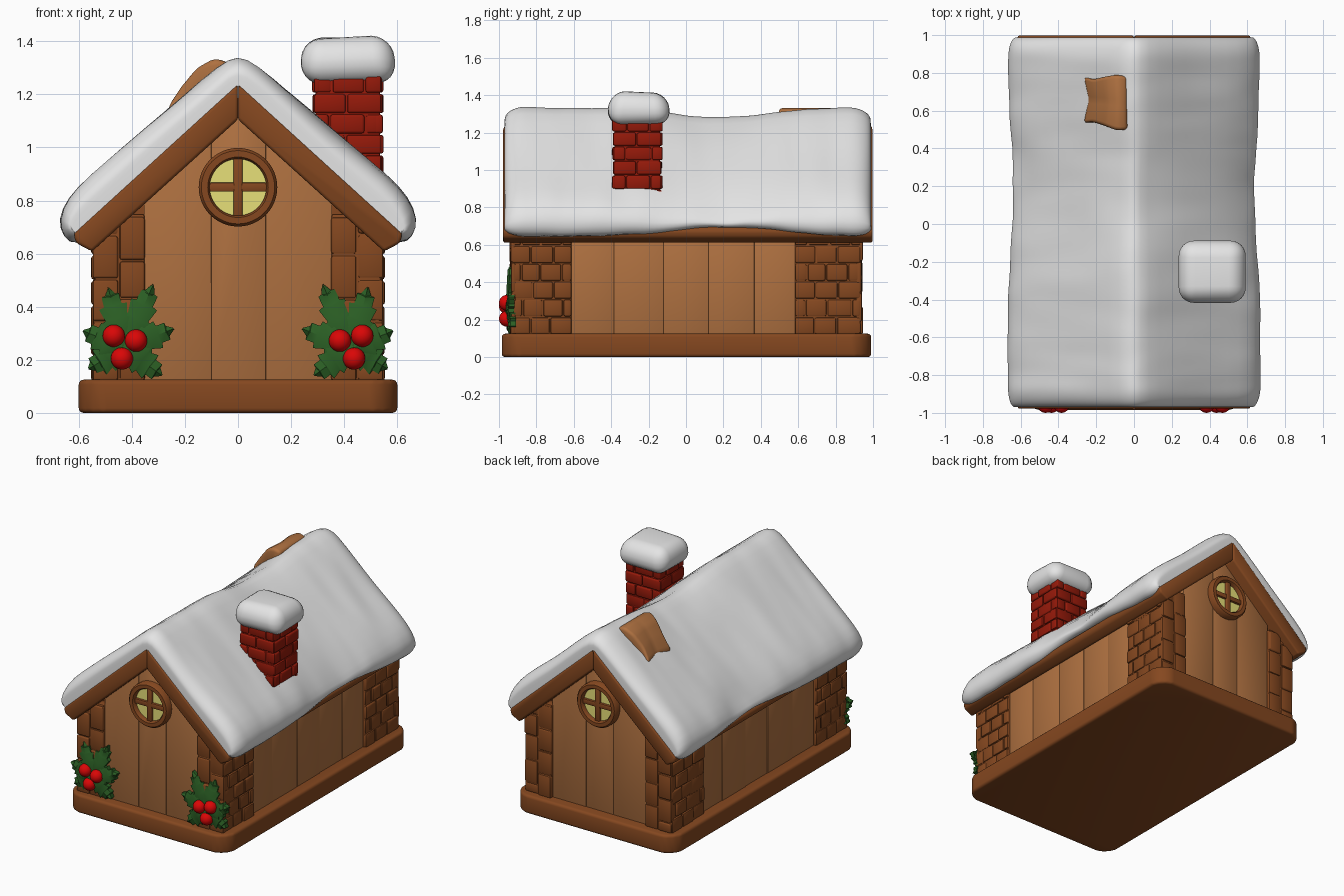
import bpy, bmesh, math, random
from mathutils import Vector, Matrix, noise

random.seed(4)
if "Cube" in bpy.data.objects:
    bpy.data.objects.remove(bpy.data.objects["Cube"])


def material(name, r, g, b):
    m = bpy.data.materials.new(name)
    m.use_nodes = True
    m.diffuse_color = (r, g, b, 1)
    m.node_tree.nodes["Principled BSDF"].inputs["Base Color"].default_value = (r, g, b, 1)
    return m


BROWN = material("dark_wood", .235, .064, .014)
TAN = material("plank_wood", .43, .165, .052)
SNOW = material("snow_white", .78, .78, .78)
BRICK = material("brick_red", .30, .010, .003)
LEAF = material("holly_green", .024, .115, .018)
BERRY = material("berry_red", .70, .002, .002)
GLASS = material("window_yellow", .84, .78, .2)


def finish(name, bm, mat, bevel=0, seg=2, angle=45):
    bmesh.ops.recalc_face_normals(bm, faces=bm.faces)
    if bevel:
        bmesh.ops.bevel(bm, geom=bm.edges[:], offset=bevel, segments=seg,
                        profile=.5, affect='EDGES', clamp_overlap=True)
    mesh = bpy.data.meshes.new(name)
    bm.to_mesh(mesh)
    bm.free()
    mesh.materials.append(mat)
    ob = bpy.data.objects.new(name, mesh)
    bpy.context.collection.objects.link(ob)
    bpy.ops.object.select_all(action='DESELECT')
    ob.select_set(True)
    bpy.context.view_layer.objects.active = ob
    bpy.ops.object.shade_smooth_by_angle(angle=math.radians(angle))
    return ob


def box(bm, a, b):
    size = [abs(q - p) for p, q in zip(a, b)]
    mid = (Vector(a) + Vector(b)) / 2
    bmesh.ops.create_cube(bm, size=1, matrix=Matrix.Translation(mid) @ Matrix.Diagonal((*size, 1)))


def prism(bm, outline, y0, y1):
    front, back = ([bm.verts.new((x, y, z)) for x, z in outline] for y in (y0, y1))
    bm.faces.new(front)
    bm.faces.new(back[::-1])
    for i in range(len(front)):
        bm.faces.new((front[i - 1], front[i], back[i], back[i - 1]))


def lay_bricks(bm, place, u0, u1, v0, v1, courses, size, gap=.003):
    """Staggered bricks along u, stacked in courses along v."""
    step = (v1 - v0) / courses
    count = max(1, round((u1 - u0) / size))
    for c in range(courses):
        cuts = [u0 + (u1 - u0) * (i + .5 * (c % 2)) / count for i in range(count + 1)]
        cuts = [u0] + [k + random.uniform(-.012, .012) for k in cuts if u0 + .01 < k < u1 - .01] + [u1]
        for a, b in zip(cuts, cuts[1:]):
            out = random.uniform(-.004, .006)
            box(bm, place(a + gap, v0 + c * step + gap, -.03),
                place(b - gap, v0 + (c + 1) * step - gap, out))


def roof_z(x):
    return 1.235 - .911 * abs(x)


# Base plinth with cut corners
bm = bmesh.new()
box(bm, (-.6, -.985, 0), (.6, .99, .125))
upright = [e for e in bm.edges if abs(e.verts[0].co.z - e.verts[1].co.z) > .1]
bmesh.ops.bevel(bm, geom=upright, offset=.09, segments=3, profile=.4, affect='EDGES')
finish("base_plinth", bm, BROWN, .018, 3)

# House core
bm = bmesh.new()
prism(bm, [(-.51, .1), (.51, .1), (.51, .7), (0, 1.16), (-.51, .7)], -.88, .88)
finish("house_core", bm, BROWN)

# Gable planks, front and back
for side, s in (("front", -1), ("back", 1)):
    bm = bmesh.new()
    for x0, x1 in ((-.355, -.1), (-.1, .105), (.105, .355)):
        top = [(x, roof_z(x) - .04) for x in ([x1, 0, x0] if x0 < 0 < x1 else [x1, x0])]
        prism(bm, [(x0, .11), (x1, .11)] + top, s * .86,
              s * (.918 + random.uniform(-.003, .003)))
    finish(side + "_gable_planks", bm, TAN, .003)

# Side planks and corner stonework
for side, s in (("left", 1), ("right", -1)):
    bm = bmesh.new()
    edges = [-.615, -.385, -.12, .12, .365, .585]
    for a, b in zip(edges, edges[1:]):
        box(bm, (s * .48, a, .11), (s * (.525 + random.uniform(-.004, .004)), b, .67))
    finish(side + "_side_planks", bm, TAN, .003)

    bm = bmesh.new()
    for y0, y1 in ((-.935, -.61), (.58, .935)):
        lay_bricks(bm, lambda u, v, d: (s * (.548 + d), u, v), y0, y1, .12, .69, 6, .13)
    for t in (-1, 1):
        lay_bricks(bm, lambda u, v, d: (s * v, t * (.94 + d), u), .12, .74, .348, .55, 2, .16)
        box(bm, (s * .352, t * .87, .1), (s * .54, t * .933, .75))
    for y0, y1 in ((-.93, -.612), (.582, .93)):
        box(bm, (s * .45, y0, .1), (s * .541, y1, .69))
    finish(side + "_corner_stones", bm, BROWN, .009)

    # Roof board
    bm = bmesh.new()
    prism(bm, [(0, 1.24), (s * .62, .675), (s * .61, .64), (s * .55, .608), (0, 1.105)], -.978, .998)
    finish(side + "_roof_board", bm, BROWN, .012)

# Snow blanket: a lofted section that thins at the ends and sags mid-length
half = [(0, 1.345), (.07, 1.31), (.2, 1.2), (.35, 1.07), (.5, .945), (.61, .85),
        (.665, .765), (.673, .69), (.637, .638), (.59, .645)]
section = [(-x, z) for x, z in half[:0:-1]] + half
bm = bmesh.new()
rings = []
count = 60
for k in range(count + 1):
    y = .009 + .979 * math.sin(math.pi * (k / count - .5))
    d = min(1, (.979 - abs(y - .009)) / .11)
    full = .4 + .6 * math.sqrt(max(0, 1 - (1 - d) ** 2))
    dip = math.exp(-((y - .19) / .38) ** 2)
    outer, inner = [], []
    for x, z in section:
        bx = x * .9
        bz = roof_z(bx)
        near_edge = abs(x) < .1 or abs(x) > .55
        f = full * (1 - dip * (.42 if near_edge else .22))
        p = Vector((bx + (x - bx) * f, y, bz + (z - bz) * f))
        if z < .72:
            p.z += .025 * dip
        bump = noise.noise(p * 5) * .013 + noise.noise(p * 11) * .006
        p += Vector((.5 if x > 0 else -.5, 0, .8)) * bump
        outer.append(bm.verts.new(p))
        inner.append(bm.verts.new((bx, y, bz - .03)))
    rings.append(outer + inner[::-1])
for a, b in zip(rings, rings[1:]):
    for i in range(len(a)):
        bm.faces.new((a[i - 1], a[i], b[i], b[i - 1]))
for r in (rings[0], rings[-1]):
    for i in range(len(section) - 1):
        bm.faces.new((r[i], r[i + 1], r[-2 - i], r[-1 - i]))
snow = finish("roof_snow", bm, SNOW, angle=180)
snow.modifiers.new("Smooth", 'SUBSURF').levels = 1

# Bare roof shingle showing through the snow
bm = bmesh.new()
arc = [(-.035, 1.32, .5, .78), (-.09, 1.335, .495, .79), (-.155, 1.3, .52, .78),
       (-.215, 1.23, .54, .765), (-.265, 1.155, .535, .78)]
rows = []
for i, (x, z, y0, y1) in enumerate(arc):
    rows.append([bm.verts.new((x + .006 * i * (1 - abs(2 * v - 1)), y0 + (y1 - y0) * v, z - h))
                 for h in (0, .1) for v in ((0, .5, 1) if h == 0 else (1, .5, 0))])
for a, b in zip(rows, rows[1:]):
    for i in range(6):
        bm.faces.new((a[i - 1], a[i], b[i], b[i - 1]))
for r in (rows[0], rows[-1]):
    bm.faces.new((r[0], r[1], r[4], r[5]))
    bm.faces.new((r[1], r[2], r[3], r[4]))
finish("bare_roof_shingle", bm, TAN, .018, 3, 60)

# Chimney
bm = bmesh.new()
cx, cy, r = .413, -.26, .13
for s in (-1, 1):
    lay_bricks(bm, lambda u, v, d: (u, cy + s * (r + d), v), cx - r, cx + r, .82, 1.28, 6, .12)
    lay_bricks(bm, lambda u, v, d: (cx + s * (r + d), u, v), cy - r, cy + r, .82, 1.28, 6, .12)
box(bm, (cx - r + .008, cy - r + .008, .8), (cx + r - .008, cy + r - .008, 1.28))
finish("chimney_bricks", bm, BRICK, .009)

# Chimney snow cap
bm = bmesh.new()
box(bm, (.228, -.425, 1.245), (.6, -.08, 1.415))
for v in bm.verts:
    if v.co.z > 1.3:
        v.co.x += (cx - v.co.x) * .1
        v.co.y += (cy - v.co.y) * .1
bmesh.ops.bevel(bm, geom=bm.edges[:], offset=.08, segments=6, profile=.5, affect='EDGES')
for v in bm.verts:
    v.co.z += noise.noise(v.co * 7) * .01
finish("chimney_snow_cap", bm, SNOW, angle=180)

# Round windows, front and back
for side, s in (("front", -1), ("back", 1)):
    bm = bmesh.new()
    place = Matrix.Translation((0, s * .924, .85)) @ Matrix.Rotation(math.pi / 2, 4, 'X')
    bmesh.ops.create_cone(bm, cap_ends=True, segments=40, radius1=.12, radius2=.12, depth=.016, matrix=place)
    finish(side + "_window_glass", bm, GLASS)

    bm = bmesh.new()
    box(bm, (-.017, s * .91, .74), (.017, s * .95, .96))
    box(bm, (-.11, s * .91, .833), (.11, s * .948, .867))
    finish(side + "_window_bars", bm, BROWN, .006)

    # Frame ring swept from a rounded rectangular section
    bm = bmesh.new()
    shape = [(.107, .89), (.107, .95), (.114, .962), (.138, .962), (.148, .95), (.148, .89)]
    loops = []
    for i in range(48):
        a = math.tau * i / 48
        loops.append([bm.verts.new((q * math.cos(a), s * y, .85 + q * math.sin(a))) for q, y in shape])
    for i in range(48):
        a, b = loops[i - 1], loops[i]
        for j in range(len(shape)):
            bm.faces.new((a[j - 1], a[j], b[j], b[j - 1]))
    finish(side + "_window_frame", bm, BROWN)

# Holly sprigs: spiky folded leaves and three berries
edge = [(0, .02), (.3, .045), (.45, .06), (.48, .042), (.68, .054),
        (.7, .034), (.86, .034), (.87, .02), (1, .002)]
tips = [(.318, .485), (.49, .475), (.585, .31), (.565, .165), (.24, .318), (.285, .14)]
for side, s in (("left", 1), ("right", -1)):
    bm = bmesh.new()
    root = Vector((.43, 0, .245))
    for n, (tx, tz) in enumerate(tips):
        along = Vector((tx, 0, tz)) - root
        across = along.normalized().cross(Vector((0, 1, 0)))
        y = -.95 - .004 * (n % 3)
        lines = []
        for t, w in edge:
            pts = [root + along * t + across * w, root + along * t * .97, root + along * t - across * w]
            line = []
            for depth in (0, .03):
                for p, lift in zip(pts if depth == 0 else pts[::-1], (0, -.012, 0)):
                    line.append(bm.verts.new((s * p.x, y + lift + depth + .012 * t, p.z)))
            lines.append(line)
        for a, b in zip(lines, lines[1:]):
            for i in range(6):
                bm.faces.new((a[i - 1], a[i], b[i], b[i - 1]))
        for l in (lines[0], lines[-1]):
            bm.faces.new(l)
    finish(side + "_holly_leaves", bm, LEAF, angle=30)

    bm = bmesh.new()
    for x, z in ((.468, .29), (.384, .272), (.437, .205)):
        bmesh.ops.create_uvsphere(bm, u_segments=24, v_segments=16, radius=.042,
                                  matrix=Matrix.Translation((s * x, -.958, z)))
    finish(side + "_holly_berries", bm, BERRY, angle=180)
